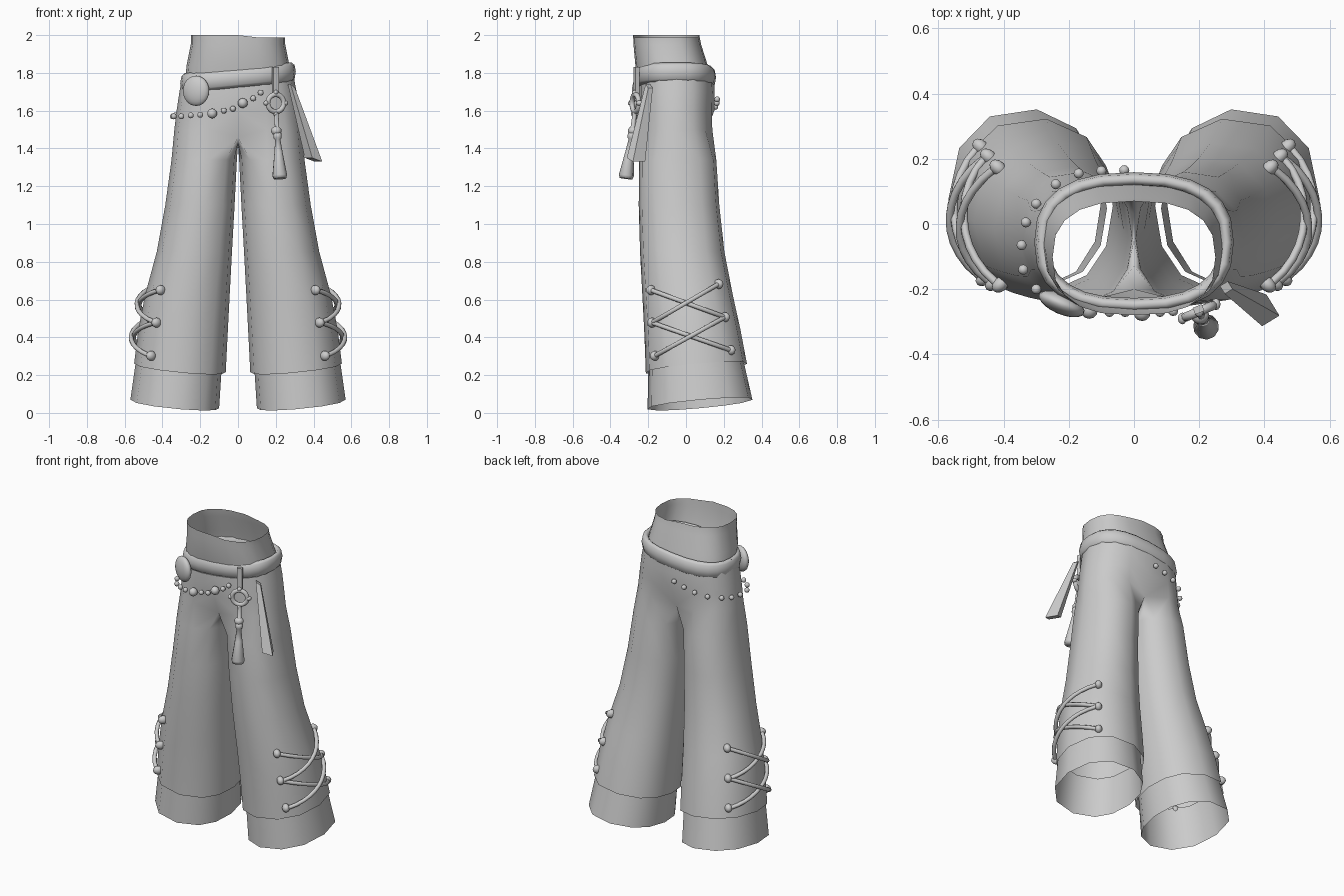
import bpy, bmesh, math
from mathutils import Vector, Matrix, Euler

if "Cube" in bpy.data.objects:
    bpy.data.objects.remove(bpy.data.objects["Cube"])

cloth = bpy.data.materials.new("plain_grey")
cloth.diffuse_color = (0.6, 0.6, 0.6, 1)
cloth.use_nodes = True
cloth.node_tree.nodes["Principled BSDF"].inputs["Base Color"].default_value = cloth.diffuse_color


def finish(name, bm, smooth=True, mirror=False):
    bmesh.ops.recalc_face_normals(bm, faces=bm.faces)
    me = bpy.data.meshes.new(name)
    bm.to_mesh(me)
    bm.free()
    me.materials.append(cloth)
    for p in me.polygons:
        p.use_smooth = smooth
    ob = bpy.data.objects.new(name, me)
    bpy.context.collection.objects.link(ob)
    if mirror:
        m = ob.modifiers.new("mirror", 'MIRROR')
        m.merge_threshold = 0.0005
    return ob


def spow(v, e):
    return math.copysign(abs(v) ** (2 / e), v)


def oval(deg, x0, x1, y0, y1, e=2.2):
    """Point on a rounded-box oval with the given extents."""
    a = math.radians(deg)
    return ((x0 + x1) / 2 + (x1 - x0) / 2 * spow(math.cos(a), e),
            (y0 + y1) / 2 + (y1 - y0) / 2 * spow(math.sin(a), e))


def bridge(bm, a, b, closed=True):
    n = len(a)
    for i in range(n if closed else n - 1):
        j = (i + 1) % n
        bm.faces.new((a[i], a[j], b[j], b[i]))


def hem_tilt(x, y, z):
    """Hems rise towards the outside and the back."""
    fade = min(1, max(0, (0.9 - z) / 0.7))
    return z + fade * (0.045 * (x - 0.1) / 0.47 + 0.05 * (y + 0.2) / 0.55)


# trousers: hip half-rings that split into a leg, mirrored
HIPS = [(1.79, .293, -.25, .148), (1.7, .31, -.25, .152),
        (1.6, .325, -.25, .15), (1.5, .337, -.25, .152)]
LEG = [(1.34, .006, .352, -.25, .162), (1.1, .018, .385, -.252, .178),
       (.85, .032, .43, -.245, .205), (.6, .045, .492, -.232, .25),
       (.4, .055, .527, -.222, .29), (.195, .065, .55, -.215, .325)]
ANGLES = [-130 + 32.5 * i for i in range(9)] + [155, 180, 205]


def leg_ring(bm, z, x0, x1, y0, y1):
    pts = [oval(a, x0, x1, y0, y1) for a in ANGLES]
    return [bm.verts.new((x, y, hem_tilt(x, y, z))) for x, y in pts]


bm = bmesh.new()
prev = None
for k, (z, rx, y0, y1) in enumerate(HIPS):
    pts = [oval(-90 + 22.5 * i, -rx, rx, y0, y1, 2.4) for i in range(9)]
    ring = [[max(x, 0), y, z] for x, y in pts]
    ring[0][0] = ring[8][0] = 0
    if k == len(HIPS) - 1:      # draw the crotch inwards and down
        ring[0][1:] = [-.2, 1.46]
        ring[8][1:] = [.1, 1.47]
    ring = [bm.verts.new(p) for p in ring]
    if prev:
        bridge(bm, prev, ring, False)
    prev = ring
prev = prev + [bm.verts.new((0, y, z)) for y, z in ((.03, 1.43), (-.05, 1.42), (-.13, 1.43))]
for row in LEG:
    ring = leg_ring(bm, *row)
    bridge(bm, prev, ring)
    prev = ring
finish("trousers", bm, mirror=True)

# cuffs under the leg hems
bm = bmesh.new()
bridge(bm, leg_ring(bm, .27, .083, .533, -.2, .295), leg_ring(bm, 0, .1, .57, -.206, .354))
finish("cuffs", bm, mirror=True)

# waistband, an open tube
bm = bmesh.new()
prev = None
for z, rx, y0, y1 in ((2, .25, -.28, .07), (1.95, .25, -.278, .08), (1.84, .272, -.268, .115),
                      (1.72, .285, -.24, .135)):
    ring = []
    for i in range(20):
        x, y = oval(18 * i, -rx, rx, y0, y1, 2.6)
        ring.append(bm.verts.new((x, y, z - (.012 * (x > .1) if z == 2 else 0))))
    if prev:
        bridge(bm, prev, ring)
    prev = ring
finish("waistband", bm)

# slanted fabric roll below the waistband
bm = bmesh.new()
rings = []
for i in range(24):
    ring = []
    for j in range(8):
        c, s = math.cos(j * math.pi / 4), math.sin(j * math.pi / 4)
        g = .022 * c
        x, y = oval(15 * i, -.284 - g, .284 + g, -.249 - g, .137 + g, 2.5)
        ring.append(bm.verts.new((x, y, 1.775 + .1 * x + .052 * s)))
    rings.append(ring)
for i in range(24):
    bridge(bm, rings[i - 1], rings[i])
finish("waist_roll", bm)


def ball(bm, loc, r, turn=0, seg=12):
    m = Matrix.Translation(loc) @ Matrix.Rotation(turn, 4, 'Z') @ Matrix.Diagonal((*r, 1))
    bmesh.ops.create_uvsphere(bm, u_segments=seg, v_segments=seg // 2 + 2, radius=1, matrix=m)


# round buckle
bm = bmesh.new()
ball(bm, (-.222, -.245, 1.705), (.075, .032, .08), -.4, 20)
finish("buckle", bm)

# string of beads from the front round the left hip to the back
BEADS = [(.12, -.267, 1.695), (.08, -.27, 1.665), (.025, -.272, 1.64), (-.027, -.27, 1.61),
         (-.075, -.27, 1.6), (-.137, -.265, 1.585), (-.2, -.255, 1.578), (-.25, -.235, 1.575),
         (-.3, -.2, 1.57), (-.34, -.14, 1.57), (-.345, -.065, 1.57), (-.332, .005, 1.575),
         (-.3, .062, 1.585), (-.24, .122, 1.6), (-.17, .155, 1.62), (-.1, .163, 1.64),
         (-.03, .165, 1.66)]
bm = bmesh.new()
for i, p in enumerate(BEADS):
    ball(bm, p, [.026 if i in (2, 5) else .0155] * 3)
finish("beads", bm)

# ring charm: strap, ring, bead and tassel
turn = .4
bm = bmesh.new()
m = Matrix.Translation((.198, -.262, 1.755)) @ Matrix.Rotation(turn, 4, 'Z')
bmesh.ops.create_cube(bm, size=1, matrix=m @ Matrix.Diagonal((.03, .022, .15, 1)))
finish("charm_strap", bm, smooth=False)

bm = bmesh.new()
m = Matrix.Translation((.2, -.268, 1.64)) @ Matrix.Rotation(turn, 4, 'Z')
rings = []
for i in range(20):
    a = i * math.tau / 20
    ring = []
    for j in range(8):
        b = j * math.tau / 8
        r = .046 + .014 * math.cos(b)
        ring.append(bm.verts.new(m @ Vector((r * math.cos(a), .014 * math.sin(b), r * math.sin(a)))))
    rings.append(ring)
for i in range(20):
    bridge(bm, rings[i - 1], rings[i])
for dx, dz in ((0, .056), (0, -.056), (.056, 0), (-.056, 0)):
    ball(bm, m @ Vector((dx, 0, dz)), (.014, .018, .014))
finish("charm_ring", bm)

bm = bmesh.new()
ball(bm, (.203, -.28, 1.493), (.028, .028, .025))
top, end = Vector((.203, -.272, 1.58)), Vector((.222, -.318, 1.24))
axis = end - top
rot = axis.to_track_quat('Z', 'Y').to_matrix().to_4x4()
prev = None
for t, r in ((0, .012), (.28, .012), (.3, .022), (.37, .022), (.39, .014), (.6, .023),
             (.95, .04), (1, .034), (1, .0005)):
    ring = [bm.verts.new(top + axis * t + rot @ Vector((r * math.cos(i * math.tau / 10),
            r * math.sin(i * math.tau / 10), 0))) for i in range(10)]
    if prev:
        bridge(bm, prev, ring)
    prev = ring
ob = finish("tassel", bm)

# flared hanging tag
bm = bmesh.new()
rings = []
for c, u, v in (((.283, -.195, 1.73), .014, .014), ((.4, -.265, 1.34), .031, .038)):
    rings.append([bm.verts.new(Vector(c) + Matrix.Rotation(.55, 3, 'Z') @ Vector((a * u, b * v, -.01 * a)))
                  for a, b in ((-1, -1), (1, -1), (1, 1), (-1, 1))])
bridge(bm, *rings)
bm.faces.new(rings[0])
bm.faces.new(rings[1])
finish("tag", bm, smooth=False)


def outside(y, z, lift):
    """Point on the outer side of a leg, pushed out by lift."""
    for a, b in zip(LEG, LEG[1:]):
        if b[0] <= z <= a[0]:
            t = (a[0] - z) / (a[0] - b[0])
            _, x0, x1, y0, y1 = [p + (q - p) * t for p, q in zip(a, b)]
    d = (y - (y0 + y1) / 2) / ((y1 - y0) / 2)
    x = (x0 + x1) / 2 + (x1 - x0) / 2 * (1 - abs(d) ** 2.2) ** (1 / 2.2)
    return Vector((x + lift, y, z))


# eyelets and crossed laces on the outside of both legs
FRONT = [(-.185, .65), (-.18, .478), (-.165, .302)]
BACK = [(.172, .682), (.206, .507), (.236, .332)]
bm = bmesh.new()
for y, z in FRONT + BACK:
    ball(bm, outside(y, z, .004), (.03, .022, .026), math.copysign(.75, y))
finish("eyelets", bm, mirror=True)

cu = bpy.data.curves.new("laces", 'CURVE')
cu.dimensions = '3D'
cu.bevel_depth = .0125
cu.bevel_resolution = 2
cu.use_fill_caps = True
for n, (f, b) in enumerate(((0, 1), (1, 0), (1, 2), (2, 1))):
    sp = cu.splines.new('POLY')
    sp.points.add(10)
    for i, pt in enumerate(sp.points):
        t = i / 10
        y = FRONT[f][0] * (1 - t) + BACK[b][0] * t
        z = FRONT[f][1] * (1 - t) + BACK[b][1] * t
        lift = .012 + (.014 + .014 * (n % 2)) * math.sin(math.pi * t)
        pt.co = (*outside(y, z, lift), 1)
    sp.use_smooth = True
cu.materials.append(cloth)
laces = bpy.data.objects.new("laces", cu)
bpy.context.collection.objects.link(laces)
laces.modifiers.new("mirror", 'MIRROR')
